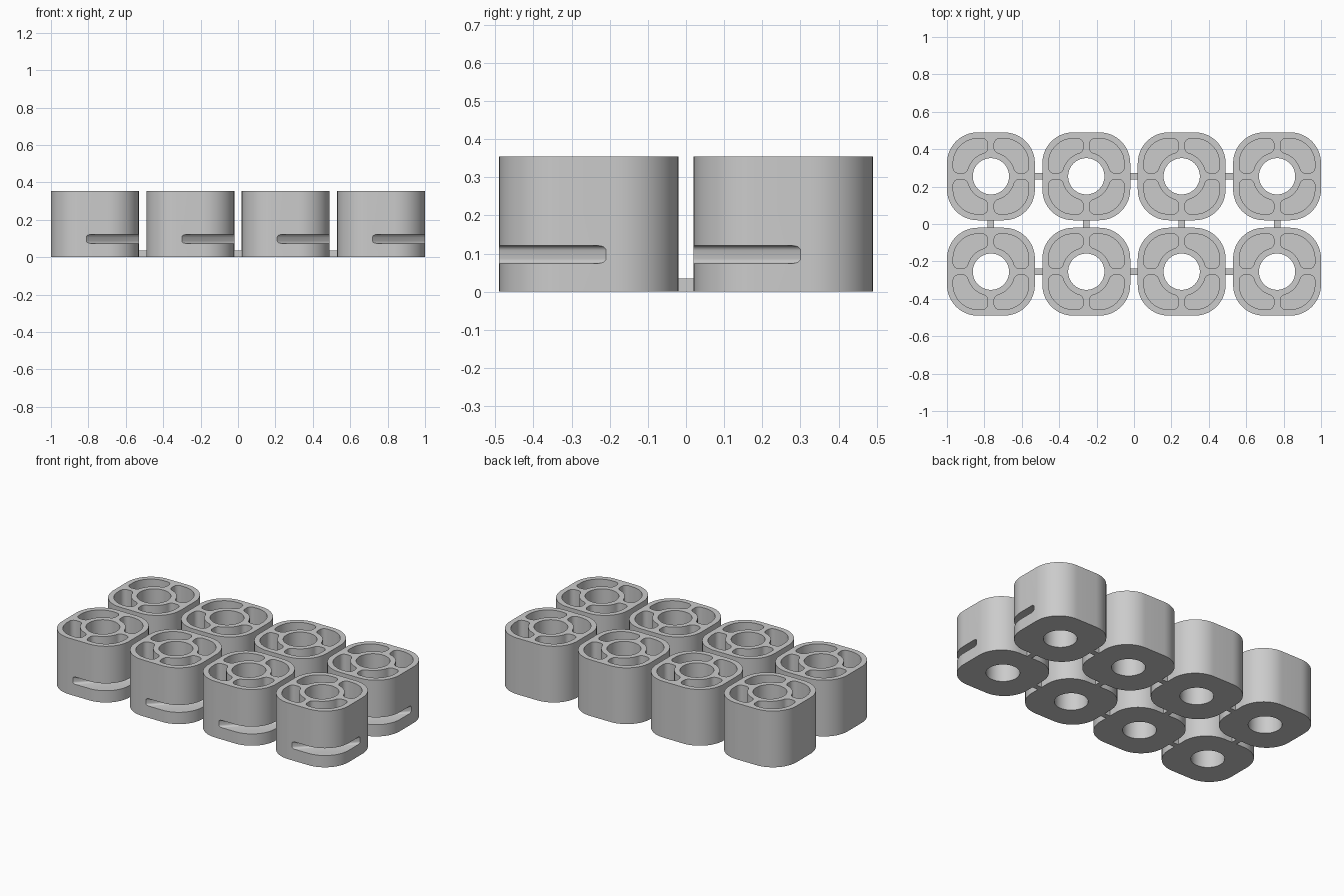
import bpy, bmesh
from math import sin, cos, pi, radians, atan2, degrees, sqrt
from mathutils import Matrix

SIZE, HEIGHT, PITCH = 0.47, 0.355, 0.51
HALF, CORNER = SIZE / 2, 0.165
WALL, RING, BORE = 0.033, 0.13, 0.097
RIB, FILLET = 0.017, 0.03
POCKET_FLOOR = 0.16

if "Cube" in bpy.data.objects:
    bpy.data.objects.remove(bpy.data.objects["Cube"])

grey = bpy.data.materials.new("plain_grey")
grey.use_nodes = True
grey.diffuse_color = (0.6, 0.6, 0.6, 1)
grey.node_tree.nodes["Principled BSDF"].inputs["Base Color"].default_value = (0.6, 0.6, 0.6, 1)


def arc(cx, cy, r, start, end, steps=8):
    angles = [radians(start + (end - start) * i / steps) for i in range(steps + 1)]
    return [(cx + r * cos(a), cy + r * sin(a)) for a in angles]


def prism(bm, outline, z0, z1, turn=0):
    """Extrude a closed outline from z0 to z1, turned about z."""
    rot = Matrix.Rotation(turn, 3, 'Z')
    low = [bm.verts.new(rot @ Matrix.Identity(3).col[0] * 0) for _ in outline]
    for v, (x, y) in zip(low, outline):
        v.co = (x * cos(turn) - y * sin(turn), x * sin(turn) + y * cos(turn), z0)
    face = bm.faces.new(low)
    side = bmesh.ops.extrude_face_region(bm, geom=[face])["geom"]
    for v in side:
        if isinstance(v, bmesh.types.BMVert):
            v.co.z = z1


def make_object(name, bm):
    bmesh.ops.recalc_face_normals(bm, faces=bm.faces[:])
    mesh = bpy.data.meshes.new(name)
    bm.to_mesh(mesh)
    bm.free()
    mesh.materials.append(grey)
    obj = bpy.data.objects.new(name, mesh)
    bpy.context.collection.objects.link(obj)
    return obj


# Rounded square body
bm = bmesh.new()
c = HALF - CORNER
outline = []
for k, (sx, sy) in enumerate([(1, 1), (-1, 1), (-1, -1), (1, -1)]):
    outline += arc(sx * c, sy * c, CORNER, 90 * k, 90 * k + 90, 16)
prism(bm, outline, 0, HEIGHT)
block = make_object("block", bm)

# Cutter: central bore and four pockets
bm = bmesh.new()
prism(bm, arc(0, 0, BORE, 0, 360, 64)[:-1], -0.1, HEIGHT + 0.1)
edge, near = HALF - WALL, RIB + FILLET
far = sqrt((RING + FILLET) ** 2 - near ** 2)
lean = degrees(atan2(far, near))
pocket = (arc(edge - FILLET, near, FILLET, -90, 0)
          + arc(c, c, CORNER - WALL, 0, 90, 14)
          + arc(near, edge - FILLET, FILLET, 90, 180)
          + arc(near, far, FILLET, 180, 180 + lean)
          + arc(0, 0, RING, lean, 90 - lean, 12)[1:-1]
          + arc(far, near, FILLET, 270 - lean, 270))
for k in range(4):
    prism(bm, pocket, POCKET_FLOOR, HEIGHT + 0.1, k * pi / 2)

# Cutter: rounded slot across the front left corner
slot = bmesh.new()
bmesh.ops.create_cube(slot, size=1)
bmesh.ops.transform(slot, verts=slot.verts[:], matrix=Matrix.Rotation(-pi / 4, 4, 'Z')
                    @ Matrix.Translation((0.284, 0, 0.0975))
                    @ Matrix.Diagonal((0.3, 0.7, 0.046, 1)))
bmesh.ops.bevel(slot, geom=slot.edges[:], offset=0.013, segments=5, profile=0.5, affect='EDGES')
slot_mesh = bpy.data.meshes.new("slot")
slot.to_mesh(slot_mesh)
slot.free()
bm.from_mesh(slot_mesh)
cutter = make_object("cutter", bm)
cutter.hide_render = True

cut = block.modifiers.new("cut", 'BOOLEAN')
cut.operation, cut.solver, cut.object = 'DIFFERENCE', 'EXACT', cutter
bpy.ops.object.select_all(action='DESELECT')
bpy.context.view_layer.objects.active = block
block.select_set(True)
bpy.ops.object.modifier_apply(modifier="cut")
bpy.ops.object.shade_smooth_by_angle(angle=radians(30))
bpy.data.objects.remove(cutter)
bpy.data.meshes.remove(slot_mesh)

# Lay out the grid of blocks
columns = [(i - 1.5) * PITCH for i in range(4)]
rows = [-PITCH / 2, PITCH / 2]
for i, x in enumerate(columns):
    for j, y in enumerate(rows):
        copy = block if i == j == 0 else block.copy()
        if copy is not block:
            bpy.context.collection.objects.link(copy)
        copy.name = f"block_{i + 1}_{j + 1}"
        copy.location = (x, y, 0)


# Small bars joining neighbouring blocks
def link_bar(x, y, along_x):
    bm = bmesh.new()
    bmesh.ops.create_cube(bm, size=1)
    length, width = PITCH - SIZE + 0.004, 0.035
    dims = (length, width, width) if along_x else (width, length, width)
    bmesh.ops.transform(bm, verts=bm.verts[:], matrix=Matrix.Diagonal((*dims, 1)))
    make_object("link_bar", bm).location = (x, y, width / 2)


for x in columns:
    link_bar(x, 0, False)
for x in columns[:-1]:
    for y in rows:
        link_bar(x + PITCH / 2, y, True)
